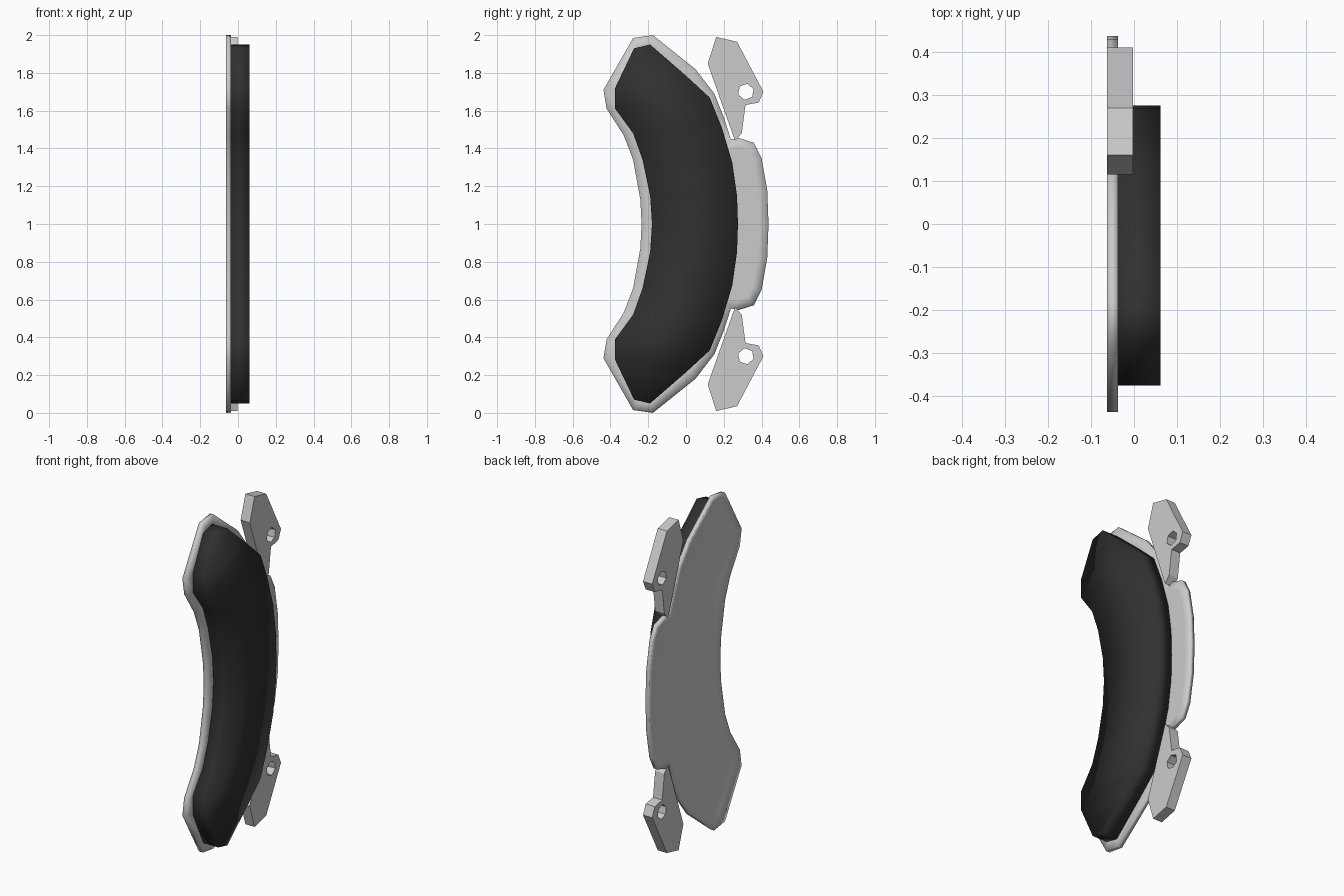
import bpy, bmesh, math

if "Cube" in bpy.data.objects:
    bpy.data.objects.remove(bpy.data.objects["Cube"])


def finish(name, bm, smooth, color=None):
    bmesh.ops.recalc_face_normals(bm, faces=bm.faces)
    me = bpy.data.meshes.new(name)
    bm.to_mesh(me)
    bm.free()
    for p in me.polygons:
        p.use_smooth = smooth
    ob = bpy.data.objects.new(name, me)
    bpy.context.collection.objects.link(ob)
    if color:
        mat = bpy.data.materials.new(name + "_material")
        mat.diffuse_color = color
        mat.use_nodes = True
        mat.node_tree.nodes["Principled BSDF"].inputs["Base Color"].default_value = mat.diffuse_color
        me.materials.append(mat)
    return ob


def flip(pts):
    return [(y, 2 - z) for y, z in pts]


def extrude_x(bm, faces, dx):
    geo = bmesh.ops.extrude_face_region(bm, geom=faces)["geom"]
    bmesh.ops.translate(bm, vec=(dx, 0, 0),
                        verts=[g for g in geo if isinstance(g, bmesh.types.BMVert)])


# Backing plate: half outline from inner middle, round the end, to the outer ear
half = [(-.235, 1.0), (-.242, 1.13), (-.28, 1.34), (-.33, 1.47), (-.42, 1.61),
        (-.437, 1.71), (-.28, 1.985), (-.175, 2.0), (.05, 1.82), (.15, 1.69),
        (.2, 1.565), (.238, 1.447), (.28, 1.455), (.36, 1.43), (.40, 1.35),
        (.43, 1.18), (.437, 1.0)]
outline = half + flip(half[1:-1])[::-1]
bm = bmesh.new()
face = bm.faces.new([bm.verts.new((-.063, y, z)) for y, z in outline])
extrude_x(bm, [face], .026)
bmesh.ops.recalc_face_normals(bm, faces=bm.faces)
caps = [f for f in bm.faces if len(f.verts) > 4]
for f in caps:
    is_back = f.calc_center_median().x < -.05
    # pressed back face is slightly dished inside its rim
    bmesh.ops.inset_region(bm, faces=[f], thickness=.05, use_even_offset=True)
    if is_back:
        for v in f.verts:
            v.co.x = -.045
finish("backing_plate", bm, True)

# Friction pad: strip of quads between the inner and outer arcs
inner = [(-.18, 1.0), (-.19, 1.15), (-.23, 1.34), (-.28, 1.48), (-.375, 1.61),
         (-.375, 1.72), (-.275, 1.93)]
outer = [(.275, 1.0), (.27, 1.15), (.245, 1.325), (.19, 1.51), (.125, 1.67),
         (0, 1.785), (-.19, 1.95)]
bm = bmesh.new()
rows = []
for pts in (inner, outer):
    full = flip(pts[1:])[::-1] + pts
    rows.append([bm.verts.new((-.037, y, z)) for y, z in full])
a, b = rows
faces = [bm.faces.new((a[i], b[i], b[i + 1], a[i + 1])) for i in range(len(a) - 1)]
extrude_x(bm, faces, .099)
if not any(f.normal.x < -.9 and f.calc_center_median().x < -.03 for f in bm.faces):
    # close the hidden side if the extrusion consumed it
    bmesh.ops.holes_fill(bm, edges=[e for e in bm.edges if e.is_boundary])
finish("friction_pad", bm, True, (.03, .03, .03, 1))

# End tabs with a six-sided hole, one at each end
tab = [(.16, 1.99), (.27, 1.965), (.41, 1.70), (.385, 1.643), (.315, 1.63),
       (.295, 1.48), (.26, 1.44), (.185, 1.65), (.115, 1.85)]
hole = [(.317 + .043 * math.cos(t), 1.70 + .043 * math.sin(t))
        for t in (math.radians(20 + 60 * i) for i in range(6))]
for name, fn in (("upper_tab", list), ("lower_tab", flip)):
    bm = bmesh.new()
    edges = []
    for loop in (tab, hole):
        vs = [bm.verts.new((-.063, y, z)) for y, z in fn(loop)]
        edges += [bm.edges.new((vs[i - 1], vs[i])) for i in range(len(vs))]
    bmesh.ops.triangle_fill(bm, edges=edges, use_beauty=True)
    extrude_x(bm, bm.faces[:], .061)
    finish(name, bm, False)
